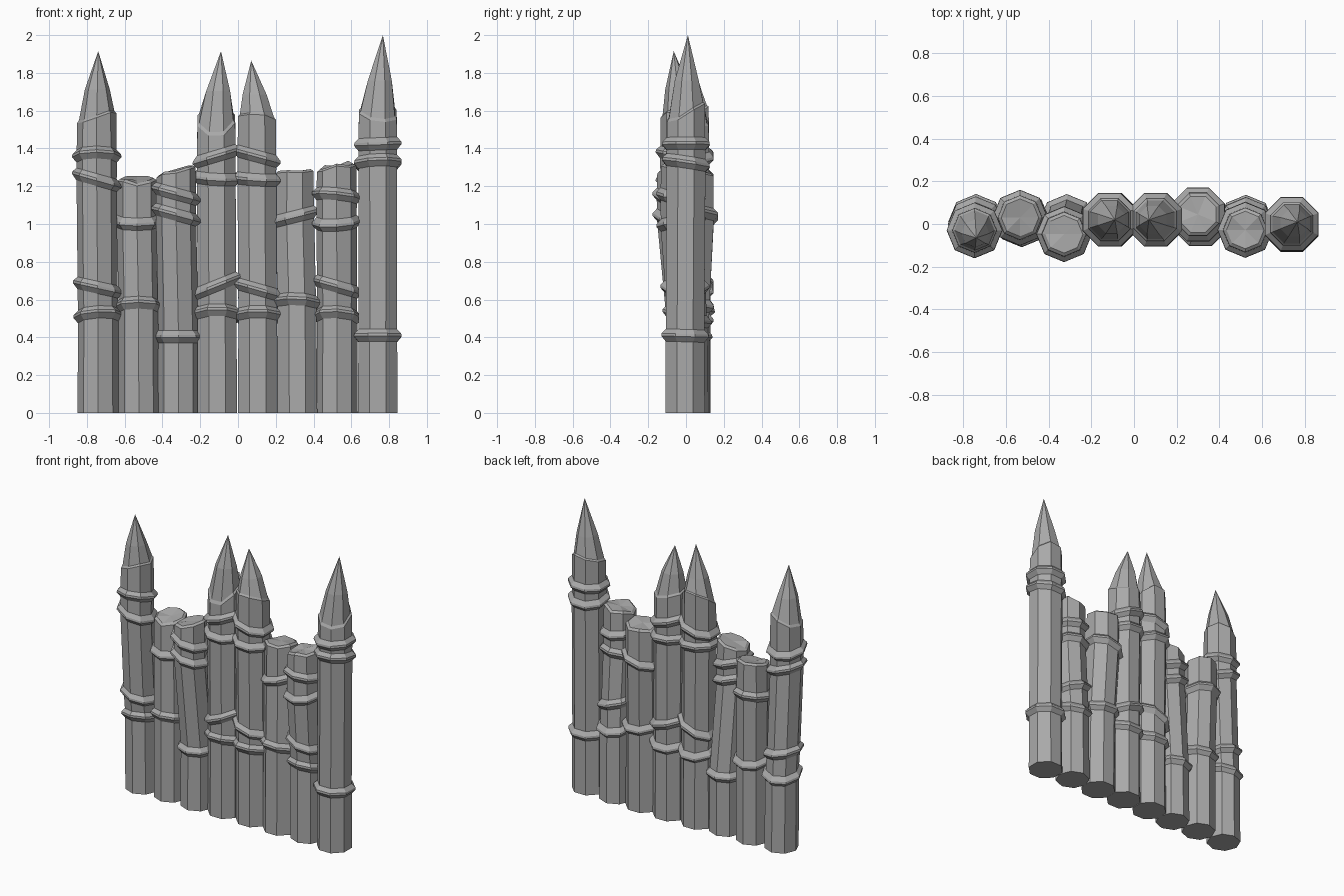
import bpy
import bmesh
from math import cos, sin, pi
from random import Random

cube = bpy.data.objects.get("Cube")
if cube:
    bpy.data.objects.remove(cube)

SIDES = 8
GREY = (0.40, 0.40, 0.40, 1)
wood = bpy.data.materials.new("weathered_grey")
wood.use_nodes = True
wood.diffuse_color = GREY
wood.node_tree.nodes["Principled BSDF"].inputs["Base Color"].default_value = GREY


def stake(name, base, head, turned, top, bands, tip=None, seed=0):
    """Eight-sided stake. top and bands are (height, x slope, y slope)."""
    rng = Random(seed)
    bm = bmesh.new()
    offset = pi / SIDES if turned else 0
    grow = 1.04 if turned else 1.0

    def centre(z):
        t = min(max((z - 0.35) / 0.75, 0), 1)
        t = t * t * (3 - 2 * t)
        return [b + (h - b) * t for b, h in zip(base, head)]

    def loop(z, r, sx=0, sy=0, shift=(0, 0), jitter=None):
        cx, cy = centre(z)
        verts = []
        for i in range(SIDES):
            a = 2 * pi * i / SIDES + offset
            dx, dy = r * grow * cos(a), r * grow * sin(a)
            dz = jitter[i] if jitter else 0
            verts.append(bm.verts.new((cx + shift[0] + dx, cy + shift[1] + dy,
                                       z + sx * dx + sy * dy + dz)))
        return verts

    # Shaft with raised bands
    loops = [loop(0, 0.109)]
    for z, sx, sy in sorted(bands):
        for dz, r in ((-0.034, 0.107), (-0.006, 0.131), (0.008, 0.129), (0.032, 0.106)):
            loops.append(loop(z + dz, r, sx, sy))

    # Uneven rim, then a bevelled cut or a sharpened point
    z, sx, sy = top
    rough = [rng.uniform(-0.012, 0.012) for _ in range(SIDES)]
    loops.append(loop(z, 0.104, sx, sy, jitter=rough))
    if tip:
        cx, cy = centre(z)
        lean = (tip[0] - cx, tip[1] - cy)
        loops.append(loop(z + 0.012, 0.094, sx, sy, jitter=rough))
        mid = z + 0.42 * (tip[2] - z)
        loops.append(loop(mid, 0.066, shift=(lean[0] * 0.4, lean[1] * 0.4)))
        end = bm.verts.new(tip)
    else:
        loops.append(loop(z + 0.012, 0.088, sx, sy, jitter=rough))
        end = bm.verts.new((*centre(z), z + 0.008))

    bm.faces.new(reversed(loops[0]))
    for low, high in zip(loops, loops[1:]):
        for i in range(SIDES):
            j = (i + 1) % SIDES
            bm.faces.new((low[i], low[j], high[j], high[i]))
    for i in range(SIDES):
        bm.faces.new((loops[-1][i], loops[-1][(i + 1) % SIDES], end))

    mesh = bpy.data.meshes.new(name)
    bm.to_mesh(mesh)
    bm.free()
    mesh.materials.append(wood)
    bpy.context.collection.objects.link(bpy.data.objects.new(name, mesh))


# Tall end stakes
stake("right_end_stake", (-0.74, 0.015), (-0.748, -0.03), False, (1.565, 0.3, 0.05),
      [(1.36, 0, -0.2), (1.235, -0.28, 0), (0.665, -0.22, 0), (0.515, 0.05, -0.2)],
      (-0.74, -0.065, 1.915), 1)
stake("left_end_stake", (0.74, -0.005), (0.74, 0.0), True, (1.585, -0.1, 0.45),
      [(1.425, 0.04, 0), (1.325, 0.04, -0.15), (0.41, 0, -0.03)],
      (0.767, 0.01, 2.0), 2)

# Tall middle stakes
stake("right_middle_stake", (-0.11, 0.02), (-0.115, 0.02), True, (1.55, 0.05, 0.7),
      [(1.36, 0.3, 0), (1.245, -0.06, 0.08), (0.675, 0.4, 0), (0.52, 0, -0.25)],
      (-0.09, 0.02, 1.915), 3)
stake("left_middle_stake", (0.105, 0.02), (0.1, 0.02), True, (1.555, -0.18, -0.2),
      [(1.36, -0.27, 0), (1.24, -0.06, 0.05), (0.655, -0.28, 0), (0.515, 0, -0.2)],
      (0.07, 0.02, 1.865), 4)

# Short stakes with cut tops
stake("right_outer_short_stake", (-0.525, 0.02), (-0.535, 0.03), False, (1.225, 0.04, 0.12),
      [(1.015, 0, 0.15), (0.565, 0, -0.2)], seed=5)
stake("right_inner_short_stake", (-0.315, 0.01), (-0.328, -0.048), False, (1.275, 0.18, 0.05),
      [(1.16, -0.27, 0), (1.05, -0.27, 0), (0.405, 0, 0)], seed=6)
stake("left_inner_short_stake", (0.315, 0.015), (0.3, 0.045), True, (1.27, 0.06, -0.1),
      [(1.04, 0.25, 0), (0.585, -0.05, -0.18)], seed=7)
stake("left_outer_short_stake", (0.525, 0.01), (0.522, -0.028), False, (1.3, 0.14, 0.05),
      [(1.15, -0.1, -0.1), (1.01, 0.06, 0.15), (0.67, -0.28, 0), (0.51, -0.05, -0.25)], seed=8)
